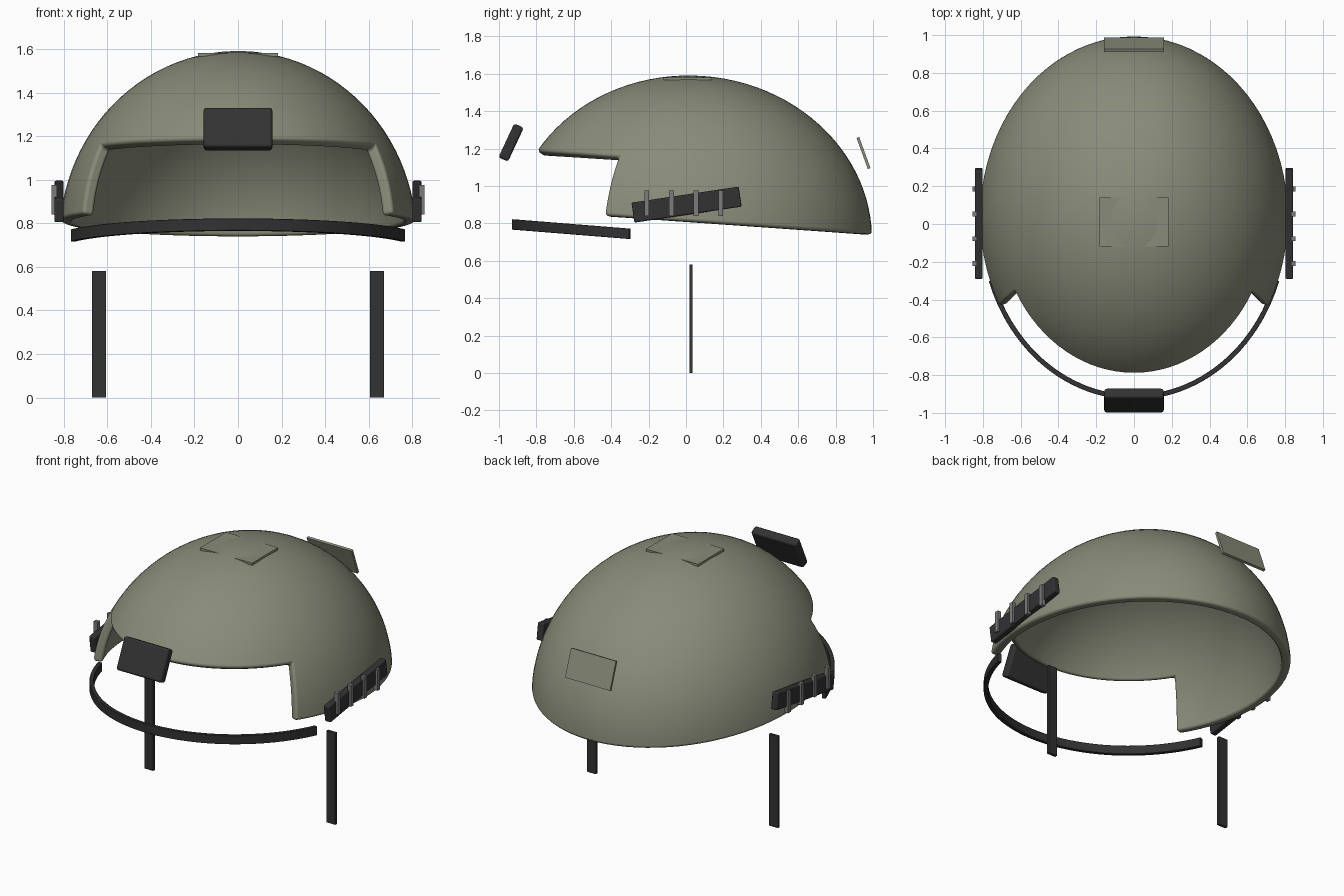
import bpy, bmesh
from math import radians, sin, cos, pi
from mathutils import Matrix

cube = bpy.data.objects.get("Cube")
if cube:
    bpy.data.objects.remove(cube, do_unlink=True)


def material(name, rgb):
    m = bpy.data.materials.new(name)
    m.use_nodes = True
    m.diffuse_color = (*rgb, 1)
    bsdf = m.node_tree.nodes["Principled BSDF"]
    bsdf.inputs["Base Color"].default_value = (*rgb, 1)
    bsdf.inputs["Roughness"].default_value = 0.8
    return m


OLIVE = material("olive drab", (0.25, 0.26, 0.19))
BLACK = material("matte black", (0.032, 0.032, 0.034))
GREY = material("metal grey", (0.2, 0.2, 0.2))


def add_object(name, bm, mat):
    mesh = bpy.data.meshes.new(name)
    bm.to_mesh(mesh)
    bm.free()
    mesh.materials.append(mat)
    ob = bpy.data.objects.new(name, mesh)
    bpy.context.collection.objects.link(ob)
    return ob


def add_bevel(ob, width, segments):
    b = ob.modifiers.new("Bevel", "BEVEL")
    b.width, b.segments = width, segments
    b.limit_method = "ANGLE"
    b.angle_limit = radians(40)
    b.harden_normals = True


def smooth(ob):
    for p in ob.data.polygons:
        p.use_smooth = True


def box(name, center, size, mat, tilt=0, bevel=0):
    bm = bmesh.new()
    bmesh.ops.create_cube(bm, size=1, matrix=Matrix.Diagonal((*size, 1)))
    ob = add_object(name, bm, mat)
    ob.location = center
    ob.rotation_euler.x = radians(tilt)
    if bevel:
        smooth(ob)
        add_bevel(ob, bevel, 3)
    return ob


def spread(a, b, n):
    return [a + (b - a) * i / n for i in range(n)]


# Shell: ellipsoid grid with a raised brow opening at the front
RX, RY, RZ = 0.82, 0.965, 0.86
side = radians(29.5)
rim, brow = radians(5.3), radians(27.7)
back_cols = spread(-side, pi + side, 56)
front_cols = spread(pi + side, 2 * pi - side, 32)
cols = back_cols + front_cols
rows = spread(rim, brow, 7) + spread(brow, pi / 2, 18)

bm = bmesh.new()
grid = [[bm.verts.new((RX * cos(t) * cos(a), RY * cos(t) * sin(a), RZ * sin(t)))
         for a in cols] for t in rows]
pole = bm.verts.new((0, 0, RZ))
for j in range(len(rows)):
    for i in range(len(cols)):
        k = (i + 1) % len(cols)
        if j < 7 and i >= len(back_cols):
            continue
        if j == len(rows) - 1:
            bm.faces.new((grid[j][i], grid[j][k], pole))
        else:
            bm.faces.new((grid[j][i], grid[j][k], grid[j + 1][k], grid[j + 1][i]))
bmesh.ops.delete(bm, geom=[v for v in bm.verts if not v.link_faces], context="VERTS")
shell = add_object("helmet_shell", bm, OLIVE)
shell.location = (0, 0.03, 0.73)
shell.rotation_euler.x = radians(-4)
smooth(shell)
solid = shell.modifiers.new("Thickness", "SOLIDIFY")
solid.thickness, solid.offset = 0.055, -1
add_bevel(shell, 0.017, 3)

# Patches and front mount
box("top_patch", (0, 0.01, 1.573), (0.365, 0.26, 0.015), OLIVE)
box("back_patch", (0, 0.949, 1.176), (0.315, 0.176, 0.015), OLIVE, tilt=110)
box("front_mount", (0, -0.935, 1.232), (0.315, 0.056, 0.2), BLACK, tilt=-25, bevel=0.014)

# Side rails with clips, and hanging straps
for s, label in ((1, "left"), (-1, "right")):
    box(label + "_rail", (s * 0.822, 0.003, 0.9), (0.042, 0.58, 0.108), BLACK,
        tilt=8.5, bevel=0.008)
    for n in range(4):
        box(f"{label}_rail_clip_{n + 1}", (s * 0.843, -0.21 + n * 0.132, 0.907),
            (0.026, 0.026, 0.135), GREY)
    box(label + "_hanging_strap", (s * 0.638, 0.027, 0.29), (0.062, 0.018, 0.58), BLACK)

# Curved band sweeping round the front, sloping down toward the back
bm = bmesh.new()
rings = []
for i in range(49):
    a = radians(199 + 142 * i / 48)
    ring = []
    for d, h in ((-1, -1), (1, -1), (1, 1), (-1, 1)):
        x, y = (0.8 + d * 0.013) * cos(a), (0.917 + d * 0.013) * sin(a)
        ring.append(bm.verts.new((x, y, 0.72 - 0.08 * y + h * 0.028)))
    rings.append(ring)
for p, q in zip(rings, rings[1:]):
    for c in range(4):
        d = (c + 1) % 4
        bm.faces.new((p[c], p[d], q[d], q[c]))
bm.faces.new(rings[0])
bm.faces.new(rings[-1])
bmesh.ops.recalc_face_normals(bm, faces=bm.faces)
band = add_object("front_band", bm, BLACK)
smooth(band)
add_bevel(band, 0.004, 2)
